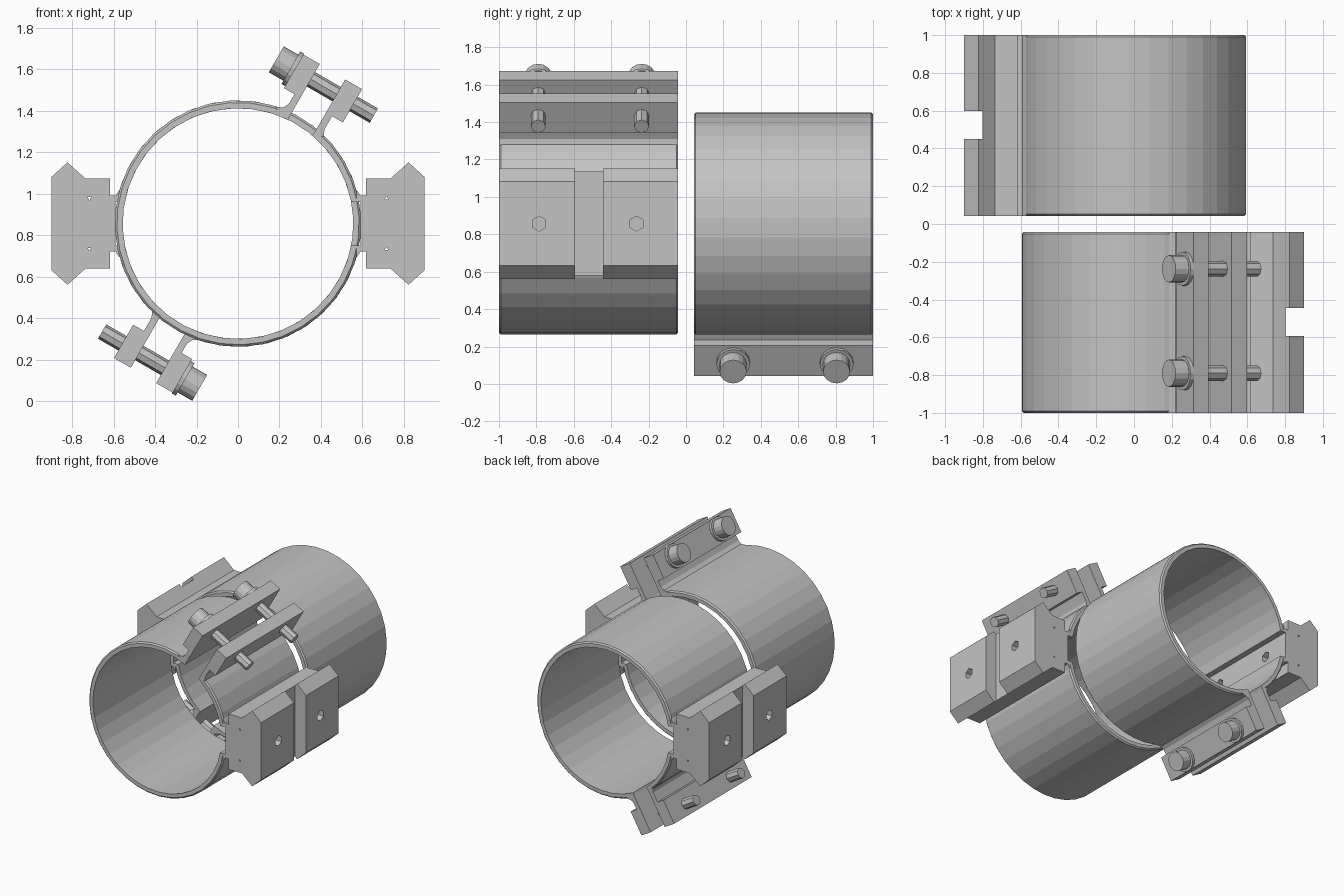
import bpy, bmesh
from math import radians, cos, sin, pi
from mathutils import Matrix, Vector

cube = bpy.data.objects.get("Cube")
if cube:
    bpy.data.objects.remove(cube)

grey = bpy.data.materials.new("plain_grey")
grey.use_nodes = True
COLOR = (0.55, 0.55, 0.55, 1)
grey.diffuse_color = COLOR
grey.node_tree.nodes["Principled BSDF"].inputs["Base Color"].default_value = COLOR

Y0, Y1 = -1.0, -0.042          # clamp width
R_OUT, R_IN = 0.594, 0.556     # band radii
BOLT_V = 0.778                 # bolt distance from the band axis
U = Vector((cos(radians(30)), 0, -sin(radians(30))))   # along the bolts
V = Vector((sin(radians(30)), 0, cos(radians(30))))    # outward at the gap


def finish(name, bm):
    bmesh.ops.recalc_face_normals(bm, faces=bm.faces)
    mesh = bpy.data.meshes.new(name)
    bm.to_mesh(mesh)
    bm.free()
    mesh.materials.append(grey)
    obj = bpy.data.objects.new(name, mesh)
    bpy.context.collection.objects.link(obj)
    return obj


def prism(name, points, y0=Y0, y1=Y1):
    """Extrude an (x, z) outline along y."""
    bm = bmesh.new()
    face = bm.faces.new([bm.verts.new((x, y0, z)) for x, z in points])
    new = bmesh.ops.extrude_face_region(bm, geom=[face])["geom"]
    verts = [g for g in new if isinstance(g, bmesh.types.BMVert)]
    bmesh.ops.translate(bm, verts=verts, vec=(0, y1 - y0, 0))
    return finish(name, bm)


def rod(name, start, direction, length, radius, sides):
    bm = bmesh.new()
    bmesh.ops.create_cone(bm, cap_ends=True, segments=sides, radius1=radius,
                          radius2=radius, depth=length)
    turn = direction.to_track_quat('Z', 'Y').to_matrix().to_4x4()
    bm.transform(Matrix.Translation(start + direction * length / 2) @ turn)
    return finish(name, bm)


def cut(obj, cutters):
    """Subtract the cutters and discard them."""
    bpy.context.view_layer.objects.active = obj
    for c in cutters:
        c.hide_render = True
        mod = obj.modifiers.new("cut", 'BOOLEAN')
        mod.operation, mod.solver, mod.object = 'DIFFERENCE', 'EXACT', c
        bpy.ops.object.modifier_apply(modifier=mod.name)
        bpy.data.objects.remove(c)


def band():
    """Open ring with chamfered outer edges."""
    c = 0.01
    section = [(R_IN, Y0), (R_OUT - c, Y0), (R_OUT, Y0 + c),
               (R_OUT, Y1 - c), (R_OUT - c, Y1), (R_IN, Y1)]
    bm = bmesh.new()
    steps, a0, a1 = 35, radians(64.3), radians(410)
    loops = []
    for i in range(steps + 1):
        a = a0 + (a1 - a0) * i / steps
        loops.append([bm.verts.new((r * cos(a), y, r * sin(a))) for r, y in section])
    n = len(section)
    for p, q in zip(loops, loops[1:]):
        for k in range(n):
            bm.faces.new((p[k], p[(k + 1) % n], q[(k + 1) % n], q[k]))
    bm.faces.new(loops[0])
    bm.faces.new(loops[-1])
    return finish("band", bm)


def lug(name, outline):
    pts = [U * u + V * v for u, v in outline]
    return prism(name, [(p.x, p.z) for p in pts])


def hole_cutters():
    recess = prism("recess_cutter", [(0.5, -0.105), (0.59, -0.105), (0.59, 0.105), (0.5, 0.105)],
                   Y0 - 0.1, Y1 + 0.1)
    holes = [rod("hole_cutter", Vector((0.5, y, 0)), Vector((1, 0, 0)), 0.5, 0.04, 6)
             for y in (-0.785, -0.265)]
    return [recess] + holes


def mount_block():
    upper = [(0.57, 0.165), (0.59, 0.135), (0.617, 0.135), (0.617, 0.217),
             (0.735, 0.217), (0.822, 0.295), (0.9, 0.224)]
    block = prism("mount_block", upper + [(x, -z) for x, z in reversed(upper)])
    slot = prism("slot_cutter", [(0.803, -0.4), (1, -0.4), (1, 0.4), (0.803, 0.4)],
                 -0.593, -0.444)
    pins = [rod("pin_cutter", Vector((0.716, Y0 - 0.1, z)), Vector((0, 1, 0)), 1.2, 0.01, 3)
            for z in (-0.122, 0.122)]
    cut(block, [slot] + pins + hole_cutters())
    return block


def bolt(label, y):
    at = lambda u: U * u + V * BOLT_V + Vector((0, y, 0))
    head = rod(label + "_bolt_head", at(-0.236), U, 0.082, 0.072, 16)
    cut(head, [rod("socket_cutter", at(-0.3), U, 0.11, 0.042, 6)])
    washer = rod(label + "_bolt_washer", at(-0.155), U, 0.022, 0.09, 16)
    shaft = rod(label + "_bolt_shaft", at(-0.17), U, 0.477, 0.04, 8)
    return [head, washer, shaft]


def clamp(label, matrix):
    ring = band()
    cut(ring, hole_cutters())
    parts = [ring, mount_block()]
    # Clamping lugs on both sides of the gap
    parts.append(lug("head_side_lug", [
        (-0.043, 0.56), (-0.043, 0.863), (-0.135, 0.863), (-0.135, 0.676),
        (-0.076, 0.676), (-0.076, 0.625), (-0.09, 0.595), (-0.126, 0.576)]))
    parts.append(lug("free_side_lug", [
        (0.1, 0.56), (0.1, 0.86), (0.194, 0.86), (0.194, 0.675),
        (0.134, 0.675), (0.134, 0.6), (0.15, 0.57)]))
    parts += bolt("outer", -0.79) + bolt("inner", -0.237)
    for p in parts:
        p.name = label + "_" + p.name
        p.data.transform(matrix)


# Front clamp, and a copy turned half way round behind it
center = Matrix.Translation((0, 0, 0.857))
clamp("front", center)
clamp("back", center @ Matrix.Translation((0, 1.042, 0)) @ Matrix.Rotation(pi, 4, 'Y'))
